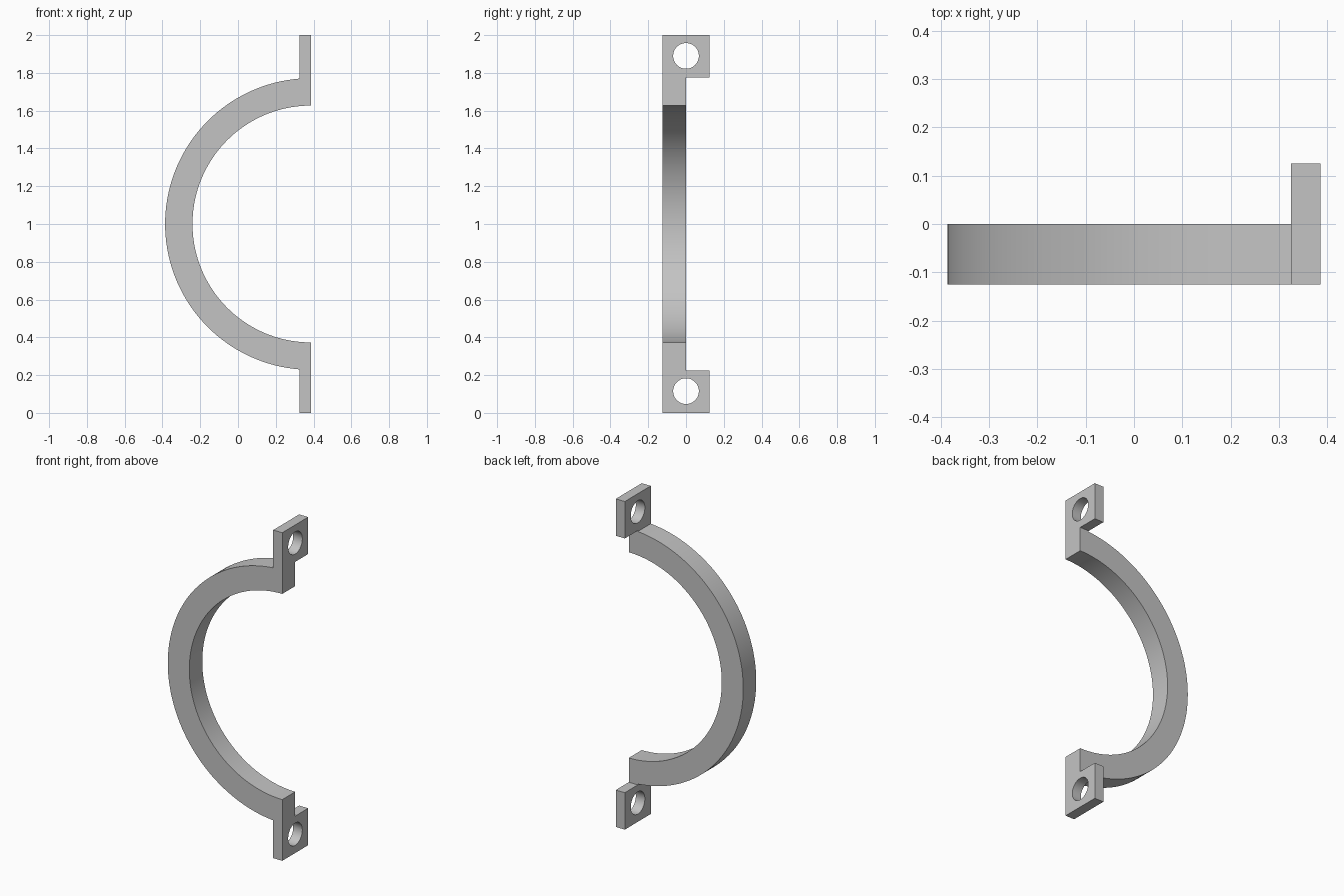
import bpy
import bmesh
import math
from mathutils import Matrix

if "Cube" in bpy.data.objects:
    bpy.data.objects.remove(bpy.data.objects["Cube"], do_unlink=True)

RIGHT = 0.386          # flat mounting face, also the arc centre in x
PLATE = 0.061          # mounting tab thickness
HALF = 0.125           # half depth of the tabs
OUTER, INNER = 0.772, 0.627
TAB = 0.225            # tab height
SEGMENTS = 72

grey = bpy.data.materials.new("plain grey")
grey.use_nodes = True
grey.diffuse_color = (0.55, 0.55, 0.55, 1)
grey.node_tree.nodes["Principled BSDF"].inputs["Base Color"].default_value = grey.diffuse_color


def make_object(name, bm):
    bmesh.ops.recalc_face_normals(bm, faces=bm.faces[:])
    mesh = bpy.data.meshes.new(name)
    bm.to_mesh(mesh)
    bm.free()
    mesh.materials.append(grey)
    obj = bpy.data.objects.new(name, mesh)
    bpy.context.collection.objects.link(obj)
    return obj


def arc(radius, start, end):
    steps = [start + (end - start) * i / SEGMENTS for i in range(SEGMENTS + 1)]
    return [(RIGHT + radius * math.cos(a), 1 + radius * math.sin(a)) for a in steps]


def cut(target, cutter):
    mod = target.modifiers.new("cut", "BOOLEAN")
    mod.operation = "DIFFERENCE"
    mod.solver = "EXACT"
    mod.object = cutter
    bpy.context.view_layer.objects.active = target
    bpy.ops.object.modifier_apply(modifier=mod.name)
    bpy.data.objects.remove(cutter, do_unlink=True)


# Half-ring with a straight tab at each end, extruded over the full depth
quarter = math.pi / 2
lean = math.asin(PLATE / OUTER)
profile = arc(OUTER, quarter + lean, 3 * quarter - lean)
profile += [(RIGHT - PLATE, 0), (RIGHT, 0)]
profile += arc(INNER, 3 * quarter, quarter)
profile += [(RIGHT, 2), (RIGHT - PLATE, 2)]
bm = bmesh.new()
face = bm.faces.new([bm.verts.new((x, -HALF, z)) for x, z in profile])
result = bmesh.ops.extrude_face_region(bm, geom=[face])
moved = [v for v in result["geom"] if isinstance(v, bmesh.types.BMVert)]
bmesh.ops.translate(bm, verts=moved, vec=(0, 2 * HALF, 0))
bracket = make_object("half_ring_bracket", bm)

# Remove the rear half of the ring between the two tabs
bm = bmesh.new()
bmesh.ops.create_cube(bm, size=1, matrix=Matrix.Translation((0, 0.5, 1))
                      @ Matrix.Diagonal((2, 1, 2 - 2 * TAB, 1)))
cut(bracket, make_object("rear_cutter", bm))

# Screw hole through each tab
for z in (0.115, 1.89):
    bm = bmesh.new()
    bmesh.ops.create_cone(bm, cap_ends=True, segments=48, radius1=0.068,
                          radius2=0.068, depth=0.4,
                          matrix=Matrix.Translation((RIGHT, 0, z))
                          @ Matrix.Rotation(quarter, 4, "Y"))
    cut(bracket, make_object("hole_cutter", bm))

bpy.ops.object.select_all(action="DESELECT")
bracket.select_set(True)
bpy.context.view_layer.objects.active = bracket
bpy.ops.object.shade_smooth_by_angle(angle=math.radians(30))
